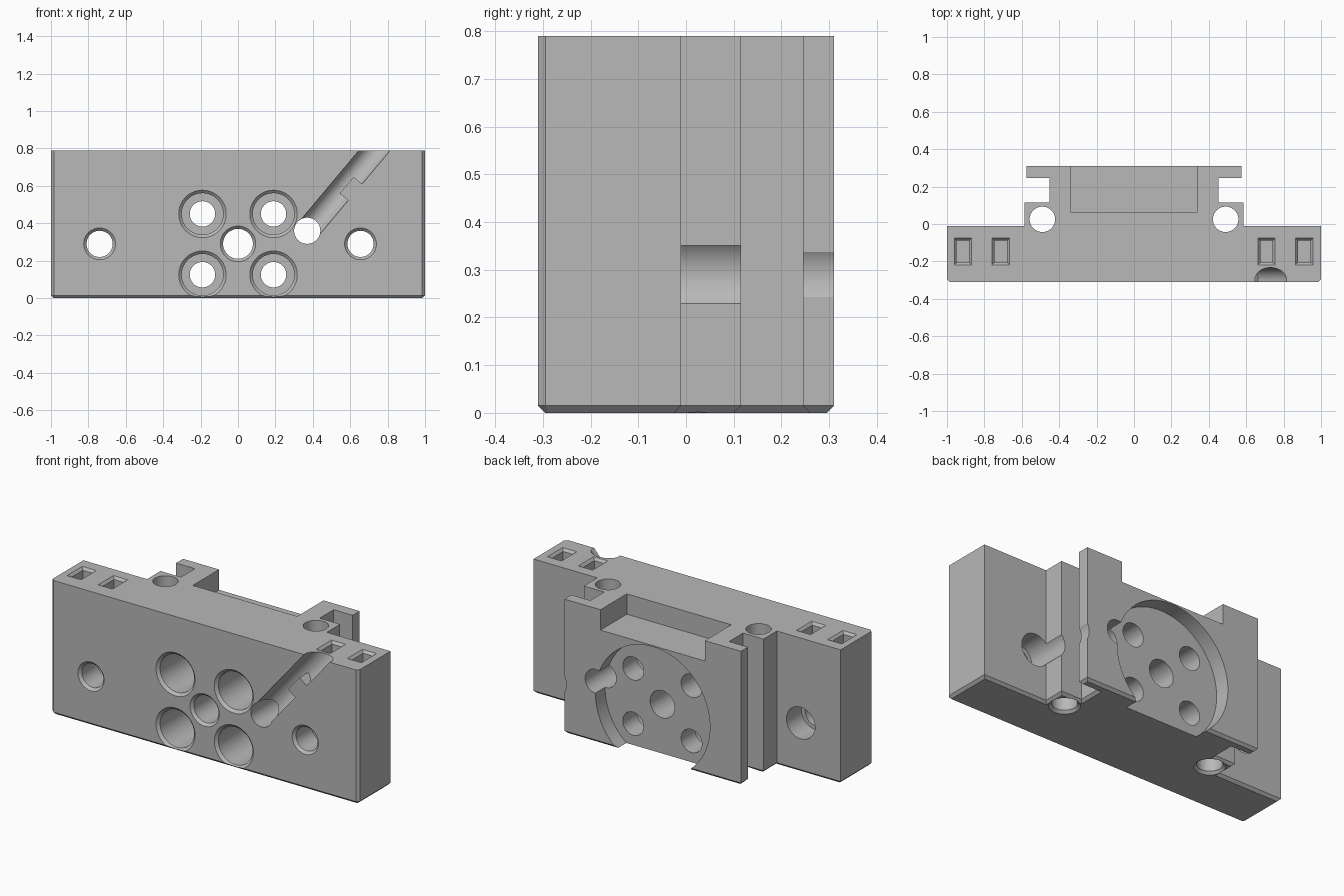
import bpy, bmesh, math
from mathutils import Matrix, Vector

if "Cube" in bpy.data.objects:
    bpy.data.objects.remove(bpy.data.objects["Cube"], do_unlink=True)

H = 0.79        # block height
FRONT = -0.31   # front face y
BACK = 0.31     # back face y
HUB = 0.29      # height of the main hole row

grey = bpy.data.materials.new("plain_grey")
grey.use_nodes = True
grey.diffuse_color = (0.48, 0.48, 0.48, 1)
grey.node_tree.nodes["Principled BSDF"].inputs["Base Color"].default_value = (0.48, 0.48, 0.48, 1)


def make_object(name, bm):
    bmesh.ops.recalc_face_normals(bm, faces=bm.faces[:])
    mesh = bpy.data.meshes.new(name)
    bm.to_mesh(mesh)
    bm.free()
    mesh.materials.append(grey)
    obj = bpy.data.objects.new(name, mesh)
    bpy.context.collection.objects.link(obj)
    return obj


def loft(name, rings):
    """Closed solid through rings of equal point count."""
    bm = bmesh.new()
    loops = [[bm.verts.new(p) for p in ring] for ring in rings]
    for a, b in zip(loops, loops[1:]):
        for i in range(len(a)):
            j = (i + 1) % len(a)
            bm.faces.new((a[i], a[j], b[j], b[i]))
    bm.faces.new(loops[0])
    bm.faces.new(loops[-1])
    return make_object(name, bm)


def lathe(name, profile, origin, axis, n=48):
    """Turned solid: profile is (distance along axis, radius)."""
    turn = Vector((0, 0, 1)).rotation_difference(Vector(axis)).to_matrix()
    rings = []
    for d, r in profile:
        rings.append([Vector(origin) + turn @ Vector((r * math.cos(t), r * math.sin(t), d))
                      for t in (2 * math.pi * i / n for i in range(n))])
    return loft(name, rings)


def box(name, lo, hi, matrix=Matrix()):
    bm = bmesh.new()
    bmesh.ops.create_cube(bm, size=1)
    lo, hi = Vector(lo), Vector(hi)
    for v in bm.verts:
        v.co = matrix @ ((lo + hi) / 2 + v.co * (hi - lo))
    return make_object(name, bm)


def cut(target, cutter):
    mod = target.modifiers.new("cut", "BOOLEAN")
    mod.operation = "DIFFERENCE"
    mod.solver = "EXACT"
    mod.object = cutter
    bpy.context.view_layer.objects.active = target
    bpy.ops.object.modifier_apply(modifier=mod.name)
    bpy.data.objects.remove(cutter, do_unlink=True)


# Rail-shaped block: slab, step, neck and flange, chamfered at the bottom
C = 0.015
half = [(1 - C, FRONT), (1, FRONT + C), (1, -0.01), (0.585, -0.01), (0.585, 0.115),
        (0.452, 0.115), (0.452, 0.245), (0.575, 0.245), (0.575, BACK)]
outline = half + [(-x, y) for x, y in reversed(half)]
body = loft("mounting_block", [[(x, y, z) for x, y in outline] for z in (0, H)])
bm = bmesh.new()
bm.from_mesh(body.data)
bottom = [e for e in bm.edges if all(v.co.z < 0.001 for v in e.verts)]
bmesh.ops.bevel(bm, geom=bottom, offset=C, segments=1, affect="EDGES")
bm.to_mesh(body.data)
bm.free()

# Open pocket at the top of the back
cut(body, box("pocket", (-0.34, 0.065, 0.67), (0.34, 0.5, 1)))

# Round recess in the back
cut(body, lathe("recess", [(0.22, 0.373), (0.5, 0.373)], (0, 0, HUB), (0, 1, 0), 96))

# Four counterbored holes around the hub
for x in (-0.19, 0.19):
    for z in (0.125, 0.45):
        cut(body, lathe("counterbore", [(-0.35, 0.127), (FRONT, 0.127), (-0.295, 0.111),
                                        (0.09, 0.111), (0.09, 0.068), (0.5, 0.068)],
                        (x, 0, z), (0, 1, 0)))

# Hub hole
cut(body, lathe("hub", [(-0.35, 0.095), (FRONT, 0.095), (-0.295, 0.08), (0.5, 0.08)],
                (0, 0, HUB), (0, 1, 0)))

# Outer bolt holes, wider at the back
for x in (-0.74, 0.655):
    cut(body, lathe("bolt_hole", [(-0.35, 0.085), (FRONT, 0.085), (-0.295, 0.07),
                                  (-0.15, 0.07), (-0.15, 0.093), (0.5, 0.093)],
                    (x, 0, HUB), (0, 1, 0)))

# Slanted round channel in the front, interrupted by a small tab
start = Vector((0.37, -0.298, 0.36))
slope = Vector((0.643, 0, 0.766))
channel = lathe("channel", [(0, 0.065), (0.8, 0.065)], start, slope)
frame = Matrix.Translation(start) @ Matrix.Rotation(math.radians(40), 4, "Y")
cut(channel, box("tab", (0.005, -0.2, 0.265), (0.2, 0.2, 0.38), frame))
cut(body, channel)

# Through hole at the channel's foot
cut(body, lathe("foot_hole", [(-0.5, 0.07), (0.5, 0.07)], (0.37, 0, 0.36), (0, 1, 0)))

# Vertical rod holes, flared at the bottom
for x in (-0.49, 0.49):
    cut(body, lathe("rod_hole", [(-0.1, 0.083), (0, 0.083), (C, 0.068), (1, 0.068)],
                    (x, 0.025, 0), (0, 0, 1)))

# Rectangular sockets in the top, with bevelled rims
for x in (-0.915, -0.712, 0.708, 0.91):
    rings = []
    for z, grow in ((H - 0.12, 0), (H - C, 0), (H, 0.013), (H + 0.1, 0.013)):
        w, d = 0.033 + grow, 0.058 + grow
        rings.append([(x + sx * w, -0.147 + sy * d, z)
                      for sx, sy in ((-1, -1), (1, -1), (1, 1), (-1, 1))])
    cut(body, loft("socket", rings))

# Smooth bores, crisp edges
bpy.ops.object.select_all(action="DESELECT")
body.select_set(True)
bpy.context.view_layer.objects.active = body
bpy.ops.object.shade_smooth_by_angle(angle=math.radians(25))
